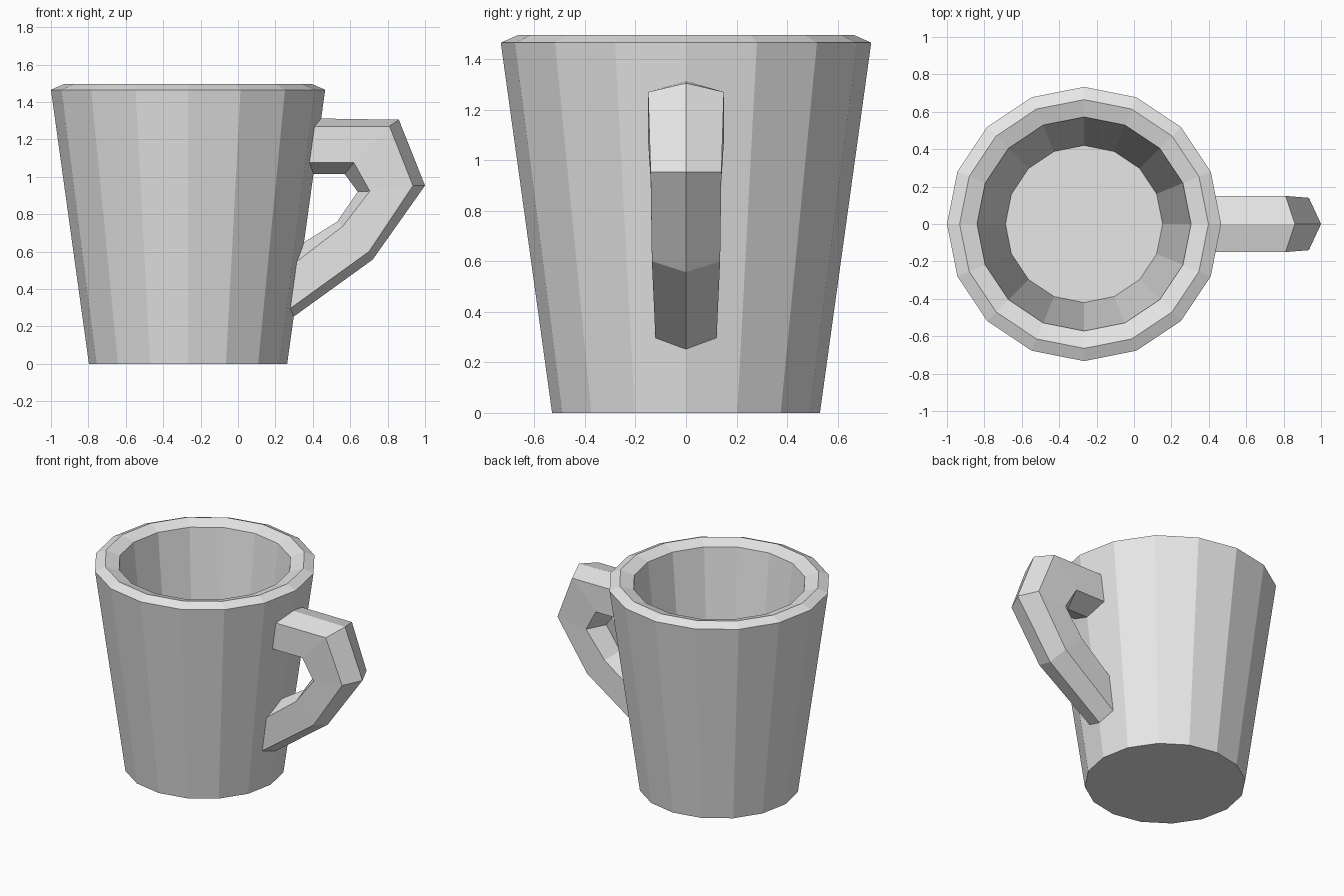
import bpy, bmesh
from math import cos, sin, tau

cube = bpy.data.objects.get("Cube")
if cube:
    bpy.data.objects.remove(cube, do_unlink=True)

grey = bpy.data.materials.new("light_grey")
grey.use_nodes = True
grey.diffuse_color = (0.8, 0.8, 0.8, 1)
grey.node_tree.nodes["Principled BSDF"].inputs["Base Color"].default_value = (0.8, 0.8, 0.8, 1)


def loft(name, rings):
    """Skin a list of closed rings of points and cap both ends."""
    bm = bmesh.new()
    loops = [[bm.verts.new(p) for p in ring] for ring in rings]
    n = len(loops[0])
    for a, b in zip(loops, loops[1:]):
        for i in range(n):
            j = (i + 1) % n
            bm.faces.new((a[i], a[j], b[j], b[i]))
    bm.faces.new(loops[0])
    bm.faces.new(loops[-1])
    bmesh.ops.recalc_face_normals(bm, faces=bm.faces)
    mesh = bpy.data.meshes.new(name)
    bm.to_mesh(mesh)
    bm.free()
    mesh.materials.append(grey)
    obj = bpy.data.objects.new(name, mesh)
    bpy.context.collection.objects.link(obj)
    return obj


# Cup: tapered outside, ridged rim, tapered inside down to the floor
SIDES, CENTRE_X = 16, -0.267
cup_profile = [(0.53, 0), (0.733, 1.465), (0.665, 1.495), (0.572, 1.465), (0.42, 0.12)]
loft("cup", [[(CENTRE_X + r * cos(tau * i / SIDES), r * sin(tau * i / SIDES), z)
              for i in range(SIDES)] for r, z in cup_profile])

# Handle: six-sided section swept round the grip, ends sunk into the cup wall
# Each station: half width, outer ridge, outer edge, inner edge, inner ridge (x, z)
stations = [
    (0.15, (0.34, 1.313), (0.34, 1.27), (0.34, 1.075), (0.34, 1.015)),
    (0.15, (0.86, 1.305), (0.81, 1.27), (0.62, 1.075), (0.57, 1.015)),
    (0.14, (1.00, 0.953), (0.935, 0.953), (0.705, 0.923), (0.64, 0.92)),
    (0.135, (0.72, 0.557), (0.70, 0.60), (0.56, 0.735), (0.53, 0.76)),
    (0.12, (0.26, 0.225), (0.25, 0.275), (0.26, 0.505), (0.29, 0.61)),
]
rings = []
for w, out_ridge, out_edge, in_edge, in_ridge in stations:
    section = [(out_ridge, 0), (out_edge, w), (in_edge, w),
               (in_ridge, 0), (in_edge, -w), (out_edge, -w)]
    rings.append([(x, y, z) for (x, z), y in section])
loft("handle", rings)
